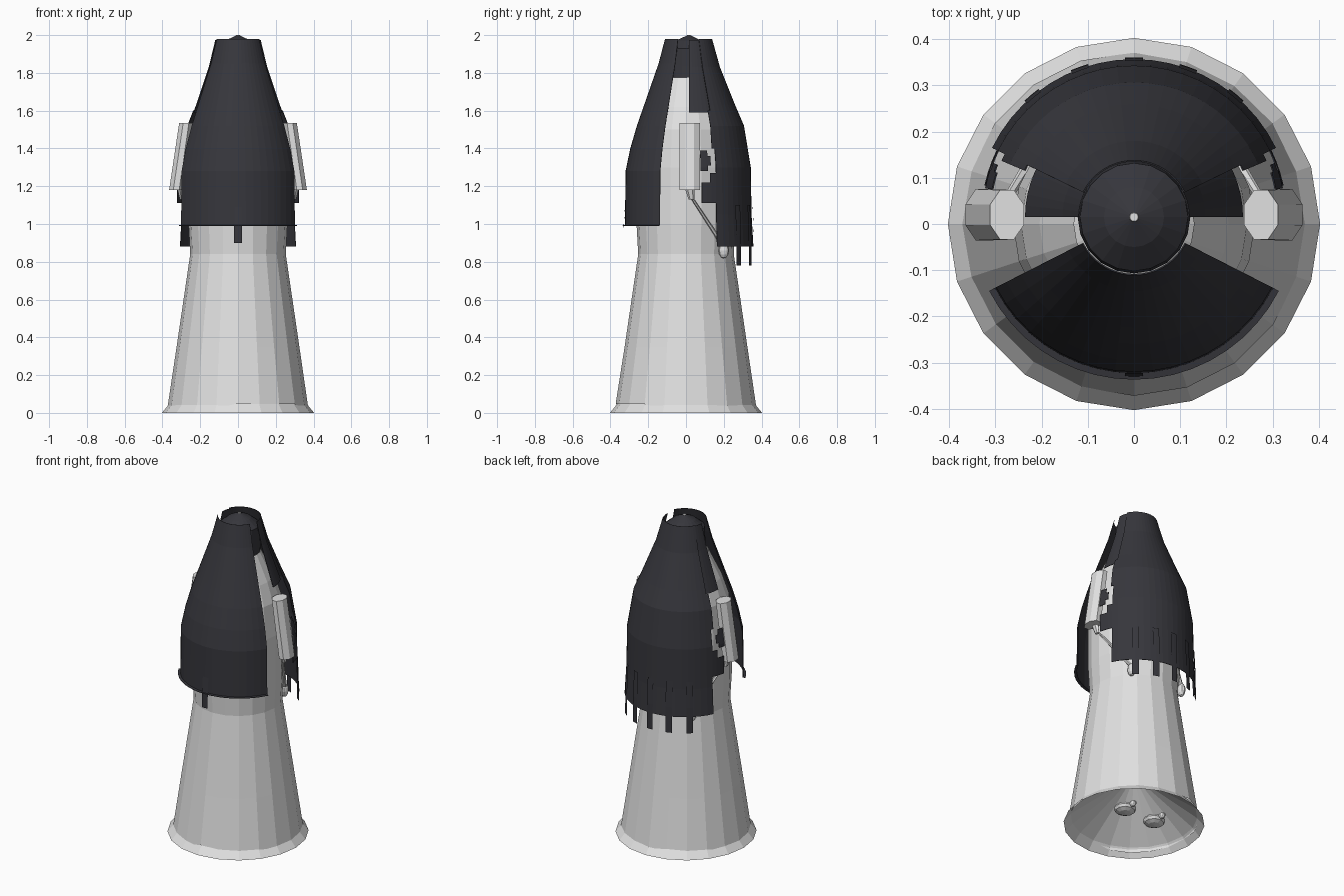
import bpy, bmesh, math, random
from mathutils import Vector

random.seed(4)
cube = bpy.data.objects.get("Cube")
if cube:
    bpy.data.objects.remove(cube)


def make_material(name, color):
    m = bpy.data.materials.new(name)
    m.use_nodes = True
    m.diffuse_color = color
    m.node_tree.nodes["Principled BSDF"].inputs["Base Color"].default_value = color
    return m


WHITE = make_material("pale cloth", (0.75, 0.75, 0.75, 1))
DARK = make_material("dark hair", (0.037, 0.037, 0.045, 1))
CY = 0.015  # the head and hair sit slightly behind the middle


def finish(name, bm, mat, thickness=0):
    me = bpy.data.meshes.new(name)
    bm.to_mesh(me)
    bm.free()
    me.materials.append(mat)
    ob = bpy.data.objects.new(name, me)
    bpy.context.collection.objects.link(ob)
    if thickness:
        mod = ob.modifiers.new("thickness", "SOLIDIFY")
        mod.thickness = thickness
    return ob


def sheet(bm, profile, a0, a1, steps, cy=CY, wobble=None):
    """Sweep a (radius, z) profile between two angles in degrees."""
    closed = a1 - a0 >= 360
    rings = []
    for i, (r, z) in enumerate(profile):
        ring = []
        for k in range(steps if closed else steps + 1):
            a = math.radians(a0 + (a1 - a0) * k / steps)
            dz = random.uniform(-0.018, 0.018) if i == wobble else 0
            ring.append(bm.verts.new((r * math.cos(a), cy + r * math.sin(a), z + dz)))
        rings.append(ring)
    for lo, hi in zip(rings, rings[1:]):
        for k in range(steps):
            n = (k + 1) % len(lo)
            bm.faces.new((lo[k], lo[n], hi[n], hi[k]))
    return rings


def radius_at(profile, z):
    for (r0, z0), (r1, z1) in zip(profile, profile[1:]):
        if z0 <= z <= z1:
            return r0 + (r1 - r0) * (z - z0) / max(z1 - z0, 0.0001)
    return profile[0][0]


def cut(profile, lo, hi):
    """Part of a profile between two heights."""
    inner = [p for p in profile if lo < p[1] < hi]
    return [(radius_at(profile, lo), lo)] + inner + [(radius_at(profile, hi), hi)]


def tube(name, a, b, r0, r1, sides, squash=1.0):
    """Tapered limb between two points, narrowed in x by squash."""
    a, b = Vector(a), Vector(b)
    bm = bmesh.new()
    rings = []
    for p, r in ((a, r0), (b, r1)):
        ring = []
        for k in range(sides):
            t = math.tau * (k + 0.5) / sides
            ring.append(bm.verts.new(p + Vector((r * squash * math.cos(t), r * math.sin(t), 0))))
        rings.append(ring)
    for k in range(sides):
        n = (k + 1) % sides
        bm.faces.new((rings[0][k], rings[0][n], rings[1][n], rings[1][k]))
    bm.faces.new(rings[0])
    bm.faces.new(rings[1])
    bmesh.ops.recalc_face_normals(bm, faces=bm.faces)
    return finish(name, bm, WHITE)


def ellipsoid(name, loc, scale):
    bm = bmesh.new()
    bmesh.ops.create_uvsphere(bm, u_segments=10, v_segments=6, radius=1)
    for v in bm.verts:
        v.co = Vector(loc) + Vector([c * s for c, s in zip(v.co, scale)])
    return finish(name, bm, WHITE)


# Long robe with an uneven hem
bm = bmesh.new()
sheet(bm, [(0.372, 0.035), (0.325, 0.35), (0.253, 0.84), (0.262, 1.0),
           (0.262, 1.3), (0.245, 1.5), (0.205, 1.62), (0.13, 1.775)],
      0, 360, 20, 0, wobble=0)
finish("robe", bm, WHITE)

# Flared underskirt rising to a shallow cone inside the robe
bm = bmesh.new()
sheet(bm, [(0.403, 0), (0.362, 0.05), (0.02, 0.3)], 0, 360, 20, 0)
finish("underskirt", bm, WHITE)

# Crown of the head and its pale tip
bm = bmesh.new()
sheet(bm, [(0.122, 1.77), (0.119, 1.84), (0.117, 1.93), (0.065, 1.972), (0.01, 1.998)], 0, 360, 20)
finish("crown", bm, DARK)
bm = bmesh.new()
tip = sheet(bm, [(0.011, 1.995), (0.009, 2.0)], 0, 360, 12)
bm.faces.new(tip[-1])
finish("crown_tip", bm, WHITE)

# Front curtain of hair with a turned-out lower lip
FRONT = [(0.338, 0.995), (0.335, 1.28), (0.31, 1.4), (0.275, 1.52),
         (0.24, 1.62), (0.16, 1.85), (0.126, 1.98)]
bm = bmesh.new()
sheet(bm, [(0.352, 0.993)] + FRONT, 207, 333, 18)
finish("front_hair", bm, DARK, 0.003)

# Back hair: long curtain, closer upper side wings, ragged side locks
BACK = [(0.342, 0.88), (0.332, 1.05), (0.328, 1.3), (0.292, 1.52), (0.245, 1.63),
        (0.165, 1.83), (0.123, 1.98)]
WING = [(0.236, 1.59), (0.205, 1.68), (0.155, 1.83), (0.12, 1.975)]
bm = bmesh.new()
sheet(bm, BACK, 26, 154, 20)
locks = [(12, 26, 1.11, 1.22), (20, 26, 1.22, 1.27), (11, 18, 1.28, 1.39),
         (18, 21, 1.31, 1.36), (23, 26, 1.4, 1.6)]
for a0, a1, lo, hi in locks:
    for s0, s1 in ((a0, a1), (180 - a1, 180 - a0)):
        sheet(bm, cut(BACK, lo, hi), s0, s1, 3)
for s0, s1 in ((0, 30), (150, 180)):
    sheet(bm, WING, s0, s1, 5)
finish("back_hair", bm, DARK, 0.003)


# Loose strands hanging below the curtains
def strand(name, angle, top, bottom, r):
    bm = bmesh.new()
    half = 3.3
    sheet(bm, [(r + 0.008, bottom), (r + 0.007, (top + bottom) / 2), (r, top)],
          angle - half, angle + half, 2)
    finish(name, bm, DARK)


strand("front_strand", 270, 1.09, 0.9, 0.338)
for i, angle in enumerate((50, 70, 90, 110, 130)):
    strand(f"back_strand_{i + 1}", angle, 1.1, 0.78, 0.338)

# Sleeves, thin forearms reaching back, hands and feet
for side, s in (("left", 1), ("right", -1)):
    tube(side + "_sleeve", (s * 0.275, 0.02, 1.535), (s * 0.327, 0.02, 1.18), 0.058, 0.06, 8, 0.68)
    tube(side + "_wrist", (s * 0.308, 0.02, 1.19), (s * 0.30, 0.03, 1.13), 0.026, 0.016, 6, 0.6)
    tube(side + "_forearm", (s * 0.29, 0.03, 1.14), (s * 0.185, 0.2, 0.88), 0.008, 0.014, 6)
    ellipsoid(side + "_hand", (s * 0.185, 0.2, 0.86), (0.022, 0.028, 0.042))
    ellipsoid(side + "_foot", (s * 0.108, 0.05, 0.035), (0.065, 0.065, 0.03))
    ellipsoid(side + "_heel", (s * 0.108, 0.12, 0.04), (0.018, 0.025, 0.018))
